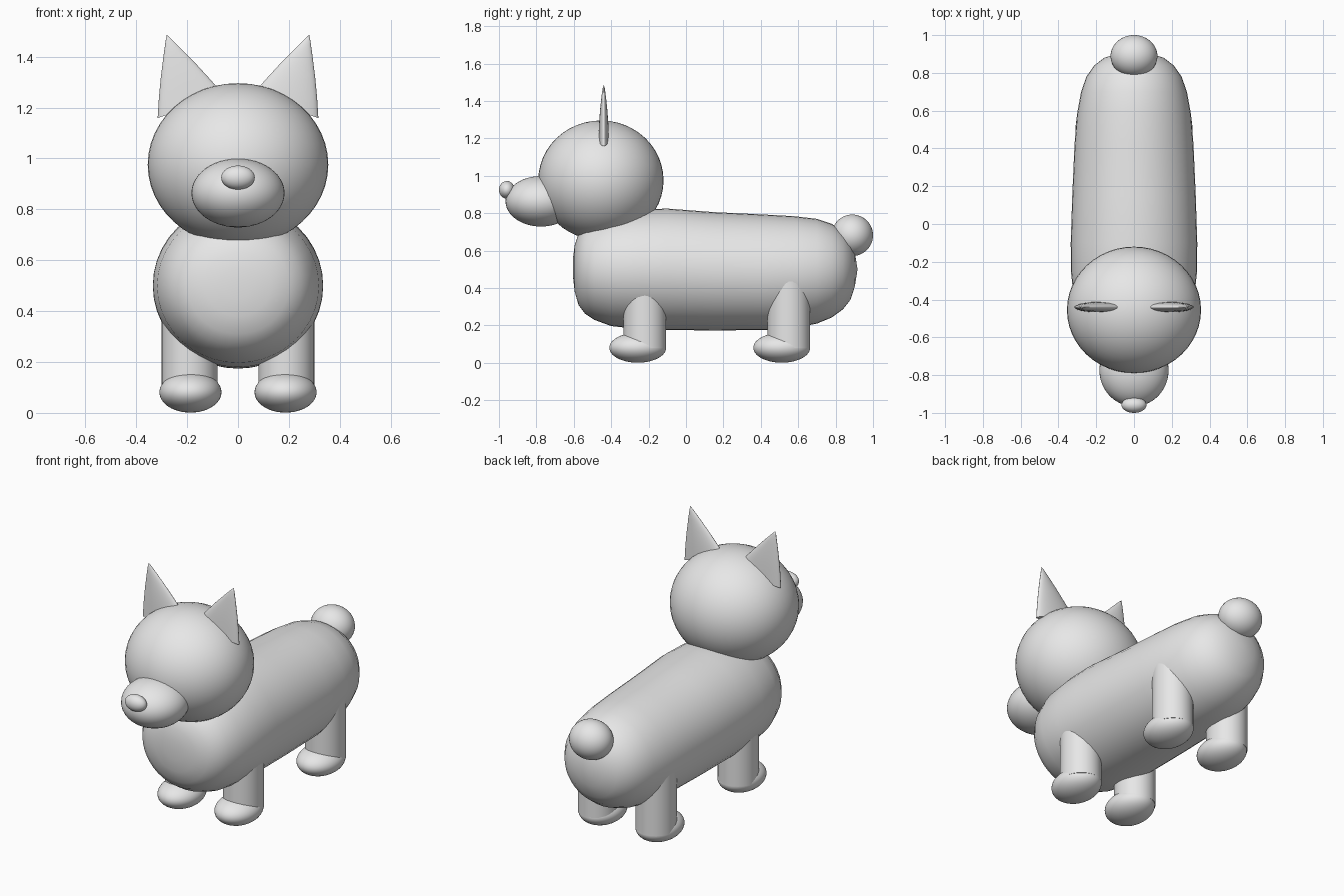
import bpy, bmesh, math
from mathutils import Vector

cube = bpy.data.objects.get("Cube")
if cube:
    bpy.data.objects.remove(cube, do_unlink=True)

grey = bpy.data.materials.new("light_grey")
grey.use_nodes = True
grey.diffuse_color = (0.8, 0.8, 0.8, 1)
grey.node_tree.nodes["Principled BSDF"].inputs["Base Color"].default_value = (0.8, 0.8, 0.8, 1)


def finish(name, bm, angle=60):
    bmesh.ops.recalc_face_normals(bm, faces=bm.faces)
    mesh = bpy.data.meshes.new(name)
    bm.to_mesh(mesh)
    bm.free()
    mesh.materials.append(grey)
    obj = bpy.data.objects.new(name, mesh)
    bpy.context.collection.objects.link(obj)
    bpy.ops.object.select_all(action="DESELECT")
    obj.select_set(True)
    bpy.context.view_layer.objects.active = obj
    bpy.ops.object.shade_smooth_by_angle(angle=math.radians(angle))
    return obj


def ellipsoid(name, centre, radii):
    bm = bmesh.new()
    bmesh.ops.create_uvsphere(bm, u_segments=48, v_segments=24, radius=1)
    bmesh.ops.scale(bm, vec=radii, verts=bm.verts)
    bmesh.ops.translate(bm, vec=centre, verts=bm.verts)
    return finish(name, bm)


def loft(name, rings, start=None, end=None, segments=40, angle=60):
    """Skin elliptical rings (centre, axis_a, axis_b), closed by poles or flat caps."""
    bm = bmesh.new()
    loops = []
    for centre, a, b in rings:
        turns = [2 * math.pi * i / segments for i in range(segments)]
        loops.append([bm.verts.new(centre + a * math.cos(t) + b * math.sin(t)) for t in turns])
    for low, high in zip(loops, loops[1:]):
        for i in range(segments):
            j = (i + 1) % segments
            bm.faces.new((low[i], low[j], high[j], high[i]))
    for pole, loop in ((start, loops[0]), (end, loops[-1])):
        if pole is None:
            bm.faces.new(loop)
        else:
            tip = bm.verts.new(pole)
            for i in range(segments):
                bm.faces.new((loop[i], loop[(i + 1) % segments], tip))
    return finish(name, bm, angle)


# Body: long rounded barrel, rows of y, centre height, half width, half height
barrel = [
    (-0.603, 0.51, 0.06, 0.06), (-0.595, 0.505, 0.13, 0.125), (-0.575, 0.50, 0.20, 0.19),
    (-0.54, 0.50, 0.25, 0.237), (-0.49, 0.50, 0.285, 0.27), (-0.40, 0.50, 0.318, 0.303),
    (-0.25, 0.50, 0.334, 0.32), (-0.10, 0.50, 0.335, 0.325), (0.15, 0.49, 0.327, 0.316),
    (0.42, 0.484, 0.315, 0.309), (0.58, 0.485, 0.302, 0.299), (0.70, 0.49, 0.28, 0.28),
    (0.78, 0.493, 0.252, 0.25), (0.84, 0.495, 0.21, 0.208), (0.88, 0.495, 0.157, 0.157),
    (0.903, 0.50, 0.09, 0.09),
]
loft("body",
     [(Vector((0, y, z)), Vector((w, 0, 0)), Vector((0, 0, h))) for y, z, w, h in barrel],
     Vector((0, -0.605, 0.515)), Vector((0, 0.917, 0.50)))

# Head, face and tail
ellipsoid("head", (0, -0.455, 0.976), (0.355, 0.335, 0.32))
ellipsoid("muzzle", (0, -0.775, 0.864), (0.183, 0.19, 0.135))
ellipsoid("nose", (0, -0.958, 0.925), (0.066, 0.042, 0.047))
ellipsoid("tail", (0, 0.889, 0.682), (0.124, 0.111, 0.111))

for side, s in (("left", 1), ("right", -1)):
    # Ears: flattened cones leaning outwards
    base = Vector((s * 0.185, -0.44, 1.203))
    tip = Vector((s * 0.28, -0.44, 1.486))
    across = Vector((s * 0.131, 0, -0.044))
    depth = Vector((0, 0.028, 0))
    steps = [(0, 1, 1), (0.25, 0.78, 0.9), (0.5, 0.54, 0.72), (0.75, 0.28, 0.46), (0.93, 0.085, 0.22)]
    loft(side + "_ear", [(base.lerp(tip, t), across * w, depth * d) for t, w, d in steps],
         None, tip, 32)

    # Legs and paws
    for end, y in (("front", -0.22), ("back", 0.55)):
        rings = [(Vector((s * 0.19, y, z)), Vector((0.11, 0, 0)), Vector((0, 0.114, 0)))
                 for z in (0.08, 0.45)]
        loft(f"{end}_{side}_leg", rings)
        ellipsoid(f"{end}_{side}_paw", (s * 0.187, y - 0.038, 0.081), (0.122, 0.152, 0.08))
